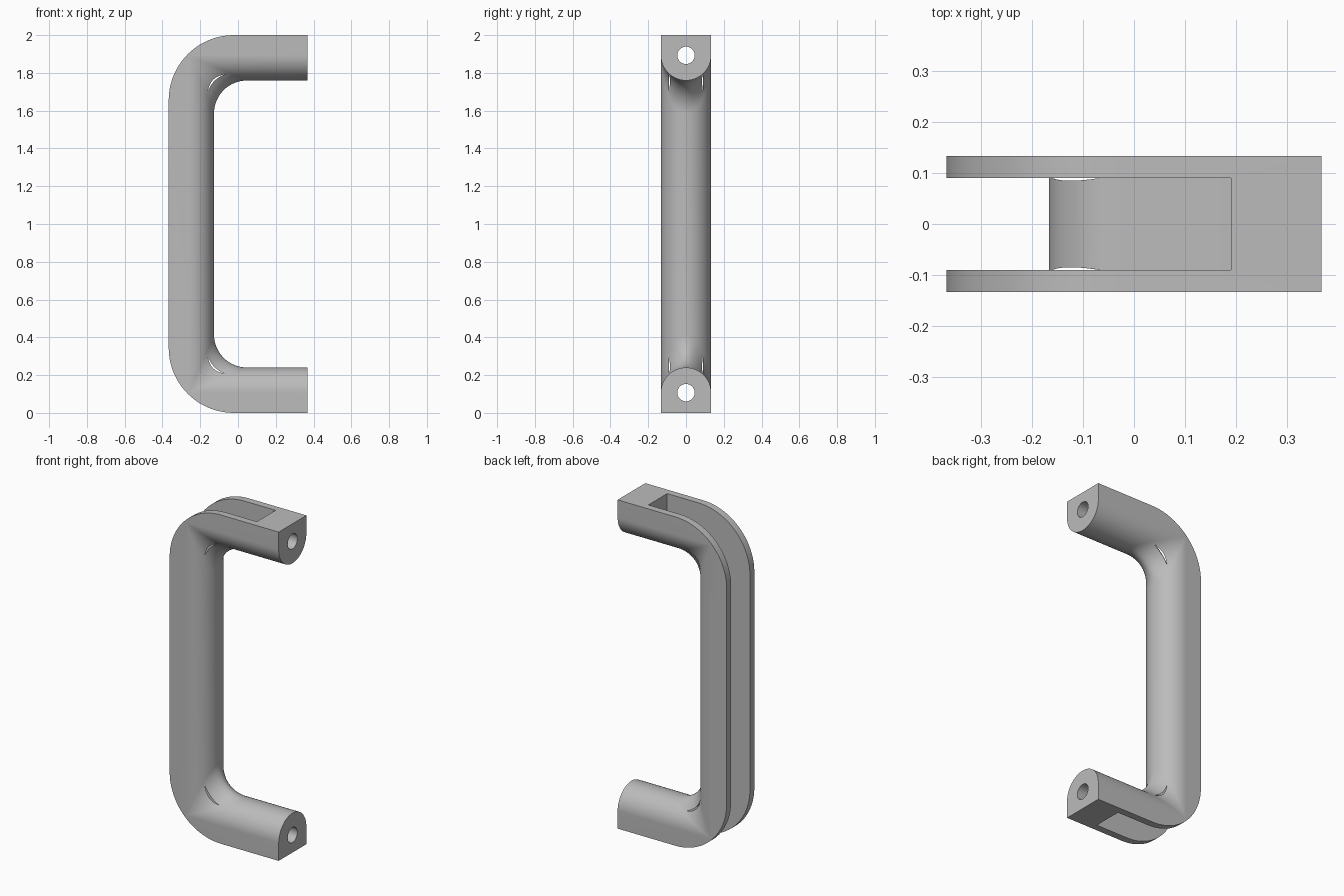
import bpy, bmesh
from math import sin, cos, pi
from mathutils import Vector

cube = bpy.data.objects.get("Cube")
if cube:
    bpy.data.objects.remove(cube)

END, BACK, TOP = 0.367, -0.367, 2.0   # open ends, outer back, overall height
A = 0.133                             # half width = radius of the rounded inner side
AXIS = 0.107                          # depth of the round axis below the outer face
FILLET = 0.175                        # inner corner blend
R_OUT = 0.345                         # outer corner radius
DEPTH, SLOT, SLOT_END = 0.2, 0.09, 0.19
HOLE = 0.046
STEPS, ROUND = 20, 40

mat = bpy.data.materials.new("grey metal")
mat.use_nodes = True
colour = (0.5, 0.5, 0.5, 1)
mat.diffuse_color = colour
mat.node_tree.nodes["Principled BSDF"].inputs["Base Color"].default_value = colour


def make_object(name, bm):
    bmesh.ops.remove_doubles(bm, verts=bm.verts, dist=1e-5)
    bmesh.ops.recalc_face_normals(bm, faces=bm.faces)
    mesh = bpy.data.meshes.new(name)
    bm.to_mesh(mesh)
    bm.free()
    mesh.materials.append(mat)
    obj = bpy.data.objects.new(name, mesh)
    bpy.context.collection.objects.link(obj)
    return obj


def mirrored(points):
    """Continue an upper half path with its mirror image below."""
    return points + [Vector((p.x, p.y, TOP - p.z)) for p in reversed(points)]


def outer_path(y, depth):
    """Top arm, rounded corner and grip at a given depth below the outer face."""
    r = R_OUT - depth
    cx, cz = BACK + R_OUT, TOP - R_OUT
    pts = [Vector((END, y, TOP - depth))]
    for i in range(STEPS + 1):
        t = pi / 2 * (1 + i / STEPS)
        pts.append(Vector((cx + r * cos(t), y, cz + r * sin(t))))
    return mirrored(pts)


def inner_path(theta):
    """Line along the rounded side, blended through the mitred corner."""
    c, s = cos(theta), sin(theta)
    mitre = Vector((BACK + AXIS, 0, TOP - AXIS))
    reach = FILLET + A
    centre = mitre + Vector((reach * c, reach * s, -reach * c))
    a, b = Vector((0, -s, c)), Vector((-c, -s, 0))
    angle = a.angle(b, 0)
    pts = [Vector((END, A * s, TOP - AXIS - A * c))]
    for i in range(STEPS + 1):
        t = i / STEPS
        if angle < 1e-4:
            d = a
        else:
            d = (a * sin((1 - t) * angle) + b * sin(t * angle)) / sin(angle)
        pts.append(centre + d * FILLET)
    return mirrored(pts)


# Handle body: D-shaped section carried around both corners
bm = bmesh.new()
lines = [outer_path(-A, 0)]
lines += [inner_path(pi * (i / ROUND - 0.5)) for i in range(ROUND + 1)]
lines += [outer_path(A, 0)]
grid = [[bm.verts.new(p) for p in line] for line in lines]
for k, row in enumerate(grid):
    nxt = grid[(k + 1) % len(grid)]
    for j in range(len(row) - 1):
        bm.faces.new((row[j], row[j + 1], nxt[j + 1], nxt[j]))
for end in (0, -1):
    bm.faces.new([row[end] for row in grid])
bmesh.ops.dissolve_degenerate(bm, dist=1e-5, edges=bm.edges)
handle = make_object("pull_handle", bm)

# Channel cutter: follows the outer side, stops short of the ends
bm = bmesh.new()
floor = outer_path(-SLOT, DEPTH)
floor[0].x = floor[-1].x = SLOT_END
outside = [Vector((x, -SLOT, z)) for x, z in
           ((SLOT_END, -0.1), (-0.5, -0.1), (-0.5, 2.1), (SLOT_END, 2.1))]
face = bm.faces.new([bm.verts.new(p) for p in floor + outside])
ext = bmesh.ops.extrude_face_region(bm, geom=[face])
bmesh.ops.translate(bm, vec=(0, 2 * SLOT, 0),
                    verts=[g for g in ext["geom"] if isinstance(g, bmesh.types.BMVert)])
cutters = [make_object("channel_cutter", bm)]

# Mounting hole cutters, one per arm
for name, z in (("upper", TOP - AXIS), ("lower", AXIS)):
    bm = bmesh.new()
    bmesh.ops.create_cone(bm, cap_ends=True, segments=40, radius1=HOLE, radius2=HOLE, depth=0.4)
    for v in bm.verts:
        v.co = Vector((v.co.z + 0.3, v.co.y, v.co.x + z))
    cutters.append(make_object(name + "_hole_cutter", bm))

# Cut the channel and the holes, then remove the cutters
bpy.ops.object.select_all(action="DESELECT")
bpy.context.view_layer.objects.active = handle
handle.select_set(True)
for cutter in cutters:
    cutter.hide_render = True
    mod = handle.modifiers.new(cutter.name, "BOOLEAN")
    mod.operation, mod.solver, mod.object = "DIFFERENCE", "EXACT", cutter
    bpy.ops.object.modifier_apply(modifier=mod.name)
    bpy.data.objects.remove(cutter)
bpy.ops.object.shade_smooth_by_angle(angle=pi / 6)
